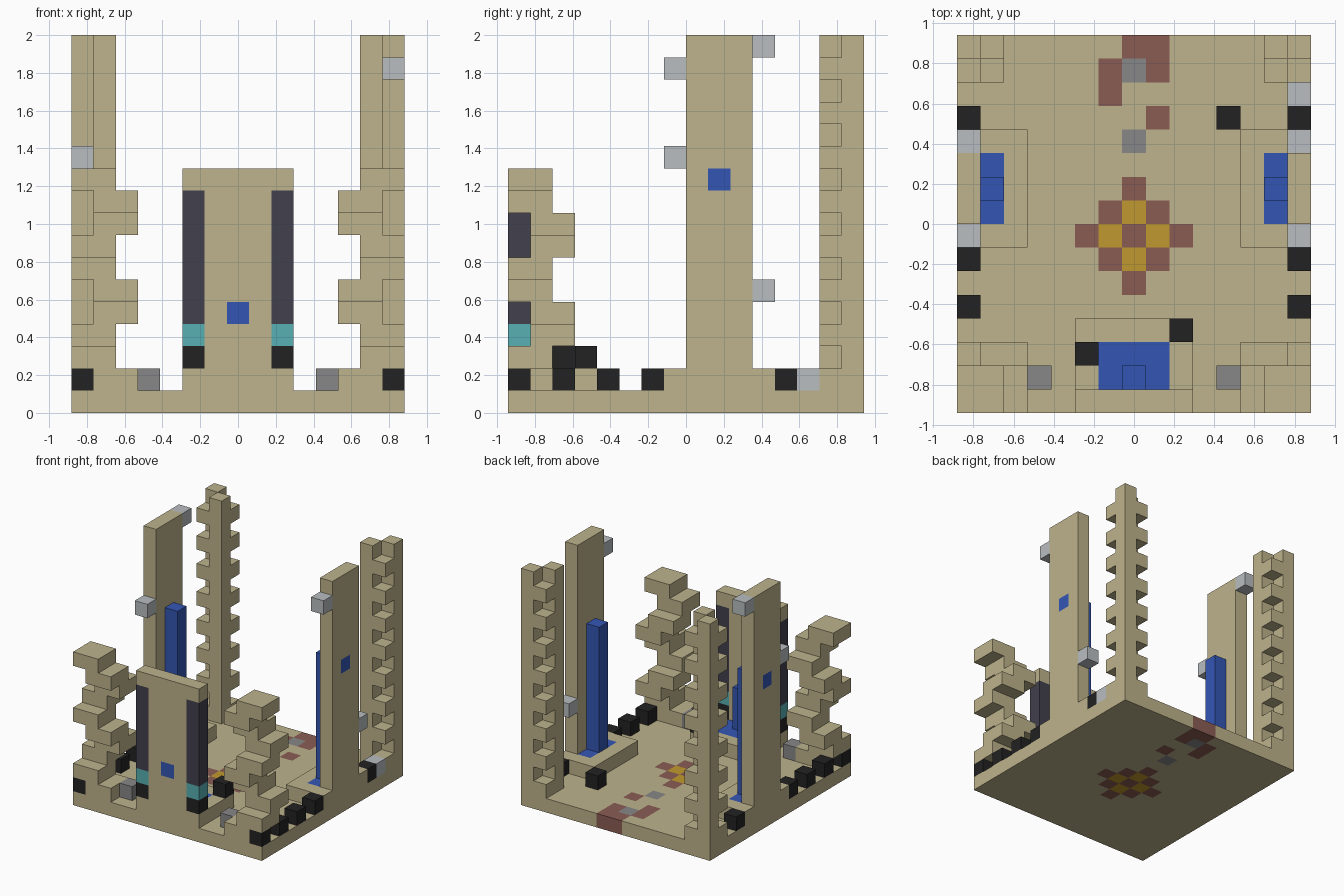
import bpy, bmesh
from mathutils import Vector

cube = bpy.data.objects.get("Cube")
if cube:
    bpy.data.objects.remove(cube, do_unlink=True)

U = 2 / 17                       # edge of one block
NX, NY, NZ = 15, 16, 17          # size of the model in blocks
ORIGIN = Vector((-NX * U / 2, -NY * U / 2, 0))

COLOURS = {"sandstone": "BEB38C", "black": "222222", "grey": "878787",
           "pale_grey": "B9BEC0", "blue": "3456B4", "brick_red": "8A5C54",
           "gold": "C0992E", "teal": "58B0B4", "slate": "42404D"}


def linear(c):
    return c / 12.92 if c <= 0.04045 else ((c + 0.055) / 1.055) ** 2.4


def make_material(name, code):
    rgba = [linear(int(code[i:i + 2], 16) / 255) for i in (0, 2, 4)] + [1]
    mat = bpy.data.materials.new(name)
    mat.use_nodes = True
    mat.diffuse_color = rgba
    bsdf = mat.node_tree.nodes["Principled BSDF"]
    bsdf.inputs["Base Color"].default_value = rgba
    bsdf.inputs["Roughness"].default_value = 0.9
    return mat


MATS = {n: make_material(n, c) for n, c in COLOURS.items()}
DIRS = [Vector(d) for d in ((1, 0, 0), (-1, 0, 0), (0, 1, 0),
                            (0, -1, 0), (0, 0, 1), (0, 0, -1))]


def box(x, y, z, colour="sandstone"):
    """Cells of a box; each argument is an index or an inclusive (low, high)."""
    spans = [(s, s) if isinstance(s, int) else s for s in (x, y, z)]
    rx, ry, rz = [range(a, b + 1) for a, b in spans]
    return {(i, j, k): colour for i in rx for j in ry for k in rz}


def flip(cells):
    return {(NX - 1 - i, j, k): c for (i, j, k), c in cells.items()}


def build(name, *groups):
    """Join cell groups (later ones repaint earlier ones) into one block mesh."""
    cells = {}
    for g in groups:
        cells.update(g)
    used = sorted(set(cells.values()))
    bm = bmesh.new()
    for cell, colour in cells.items():
        centre = Vector(cell) + Vector((0.5, 0.5, 0.5))
        for d in DIRS:
            if tuple(int(v) for v in Vector(cell) + d) in cells:
                continue
            s = Vector((d.y, d.z, d.x))
            t = d.cross(s)
            ring = [s + t, t - s, -s - t, s - t]
            face = bm.faces.new([bm.verts.new(ORIGIN + U * (centre + (d + r) / 2))
                                 for r in ring])
            face.material_index = used.index(colour)
    bmesh.ops.remove_doubles(bm, verts=bm.verts, dist=0.001)
    mesh = bpy.data.meshes.new(name)
    bm.to_mesh(mesh)
    bm.free()
    for c in used:
        mesh.materials.append(MATS[c])
    bpy.context.collection.objects.link(bpy.data.objects.new(name, mesh))


def build_pair(name, *groups):
    build("right_" + name, *groups)
    build("left_" + name, *[flip(g) for g in groups])


# Floor with the inlaid rosette and the broken path at the back
rosette = {}
for i in range(5, 10):
    for j in range(5, 10):
        reach = abs(i - 7) + abs(j - 7)
        if reach <= 2:
            rosette.update(box(i, j, 0, "gold" if reach == 1 else "brick_red"))
build("floor", box((0, 14), (0, 15), 0), rosette,
      box((7, 8), (14, 15), 0, "brick_red"), box(6, (13, 14), 0, "brick_red"),
      box(8, 12, 0, "brick_red"), box(7, 14, 0, "grey"), box(7, 11, 0, "grey"))

# Front wall with banded edge pillars and a gem
pillar = {**box(5, 0, 2, "black"), **box(5, 0, 3, "teal"), **box(5, 0, (4, 9), "slate")}
build("front_wall", box((5, 9), 0, (1, 10)), pillar, flip(pillar), box(7, 0, 4, "blue"))

# Dais with a pool and a spout behind the wall
build("front_dais", box((5, 9), (1, 3), 1), box((6, 8), (1, 2), 1, "blue"))
build("front_spout", box(7, 1, (2, 4), "blue"))

# Side platforms, tall slabs and blue columns
build_pair("platform", box((0, 2), (7, 11), 1), box(1, (8, 10), 1, "blue"))
build_pair("slab", box(0, (8, 10), (2, 16)), box(0, 9, 10, "blue"))
build_pair("water_column", box(1, 9, (2, 10), "blue"))

# Front towers: a two by two block winding around the corner
steps = [(0, 0), (0, 1), (1, 1), (1, 0)]
spiral = {}
for k in range(1, 11):
    a, b = steps[(k - 2) % 4]
    spiral.update(box((a, a + 1), (b, b + 1), k))
build_pair("spiral_tower", spiral)

# Back towers: two diagonal columns tied by teeth on every other level
teeth = {}
for k in range(1, 17, 2):
    teeth.update(box((0, 1), (14, 15), k))
build_pair("back_tower", box(0, 15, (1, 16)), box(1, 14, (1, 16)), teeth)

# Loose stones
for n, j in enumerate((0, 2, 4, 6, 12)):
    build_pair(f"edge_stone_{n}", box(0, j, 1, "black"))
build("dais_stone_right", box(5, 2, 2, "black"))
build("dais_stone_left", box(9, 3, 2, "black"))
build("inner_stone", box(11, 12, 1, "black"))
build_pair("front_stone", box(3, 1, 1, "grey"))

# Pale brackets on the slabs and one fallen piece
for name, cell in {"right_front_bracket": (0, 7, 11), "right_back_bracket": (0, 11, 16),
                   "left_front_bracket": (14, 7, 15), "left_back_bracket": (14, 11, 5),
                   "fallen_bracket": (14, 13, 1)}.items():
    build(name, box(*cell, "pale_grey"))
